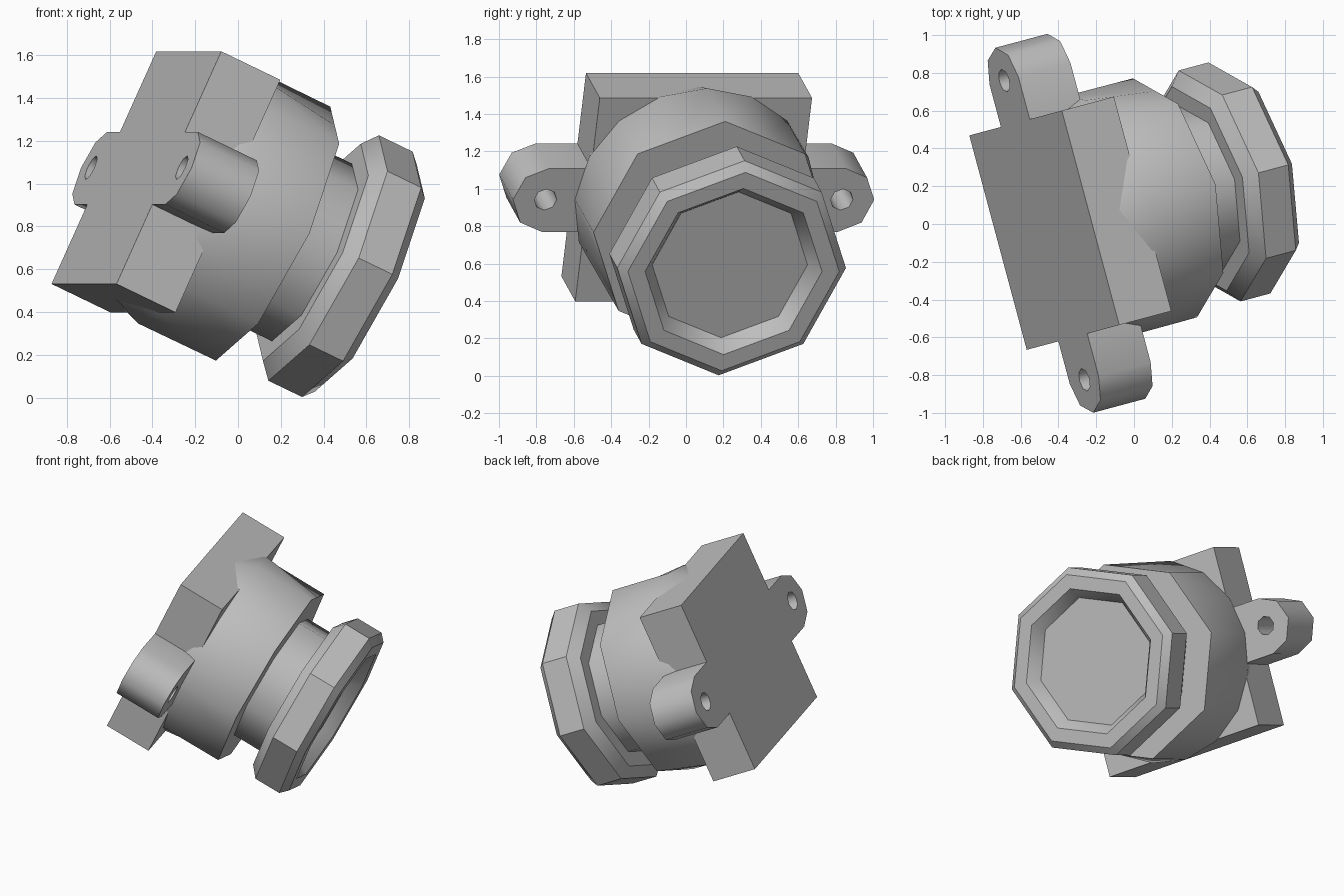
import bpy, bmesh, math
from mathutils import Matrix, Vector

cube = bpy.data.objects.get("Cube")
if cube:
    bpy.data.objects.remove(cube, do_unlink=True)

grey = bpy.data.materials.new("plain_grey")
grey.use_nodes = True
COLOR = (0.52, 0.52, 0.52, 1)
grey.diffuse_color = COLOR
grey.node_tree.nodes["Principled BSDF"].inputs["Base Color"].default_value = COLOR

# Local frame: x along the tilted axis, y across the lugs, z up the back plate
FRAME = (Matrix.Translation((-0.475, -0.033, 1.075))
         @ Matrix.Rotation(math.radians(15), 4, 'Z')
         @ Matrix.Rotation(math.radians(25), 4, 'Y'))


def finish(name, bm, smooth=None):
    bmesh.ops.recalc_face_normals(bm, faces=bm.faces)
    mesh = bpy.data.meshes.new(name)
    bm.to_mesh(mesh)
    bm.free()
    mesh.materials.append(grey)
    ob = bpy.data.objects.new(name, mesh)
    bpy.context.collection.objects.link(ob)
    ob.matrix_world = FRAME
    if smooth:
        bpy.ops.object.select_all(action='DESELECT')
        ob.select_set(True)
        bpy.context.view_layer.objects.active = ob
        bpy.ops.object.shade_smooth_by_angle(angle=math.radians(smooth))
    return ob


def skin(bm, rings, closed=False):
    """Join matching rings of points with quads; cap the ends unless closed."""
    loops = [[bm.verts.new(p) for p in ring] for ring in rings]
    pairs = list(zip(loops, loops[1:]))
    if closed:
        pairs.append((loops[-1], loops[0]))
    else:
        bm.faces.new(loops[0])
        bm.faces.new(loops[-1])
    n = len(loops[0])
    for a, b in pairs:
        for i in range(n):
            j = (i + 1) % n
            bm.faces.new((a[i], a[j], b[j], b[i]))


def ring(x, r, y=0, sides=8):
    angles = [2 * math.pi * k / sides for k in range(sides)]
    return [Vector((x, y + r * math.cos(t), r * math.sin(t))) for t in angles]


def with_midpoints(points):
    """Add the middle of every edge, so an octagon can meet a 16-sided ring."""
    out = []
    for p, q in zip(points, points[1:] + points[:1]):
        out += [p, (p + q) / 2]
    return out


def turned(name, profile, smooth=None):
    bm = bmesh.new()
    skin(bm, [ring(x, r) for x, r in profile])
    return finish(name, bm, smooth)


# Back plate
bm = bmesh.new()
bmesh.ops.create_cube(bm, size=1)
bmesh.ops.scale(bm, vec=(0.315, 1.175, 1.2), verts=bm.verts)
bmesh.ops.translate(bm, vec=(0.1575, 0, 0), verts=bm.verts)
finish("back_plate", bm)

# Body: sixteen sides at the plate, blending to eight at the front
bm = bmesh.new()
skin(bm, [ring(0.15, 0.59, sides=16), ring(0.315, 0.657, sides=16),
          with_midpoints(ring(0.73, 0.655))])
finish("body", bm, smooth=50)

# Eight-sided neck, and front rim bevelled both ways with a recessed face
turned("neck", [(0.7, 0.458), (0.96, 0.458)], smooth=50)
turned("front_rim", [(0.937, 0.56), (1.0, 0.633), (1.18, 0.633), (1.225, 0.585),
                     (1.225, 0.49), (1.18, 0.455), (1.14, 0.43)], smooth=40)

# Mounting lugs: rounded ends with a hole running through
OUTLINE = [(1.0, 0), (0.945, 0.13), (0.82, 0.184), (0.56, 0.184),
           (0.56, 0), (0.56, -0.19), (0.82, -0.19), (0.945, -0.135)]
for side, label in ((1, "left"), (-1, "right")):
    bm = bmesh.new()
    back, front = ([Vector((x, y, z)) for y, z in OUTLINE] for x in (0, 0.315))
    skin(bm, [back, front, ring(0.315, 0.062, 0.82), ring(0, 0.062, 0.82)], closed=True)
    bmesh.ops.scale(bm, vec=(1, side, 1), verts=bm.verts)
    finish(label + "_lug", bm, smooth=50)
